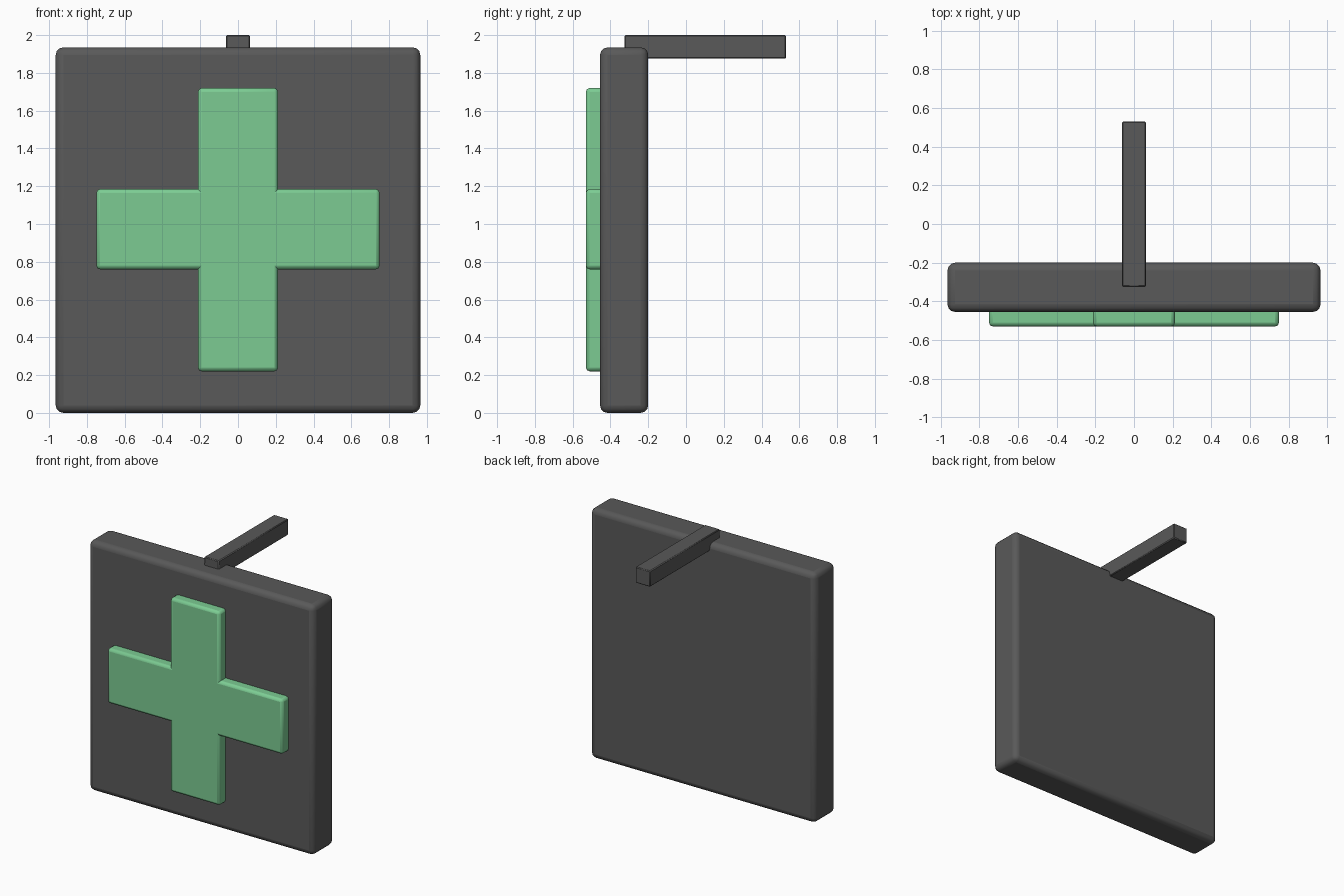
import bpy
import math

cube = bpy.data.objects.get("Cube")
if cube:
    bpy.data.objects.remove(cube, do_unlink=True)


def make_material(name, colour):
    mat = bpy.data.materials.new(name)
    mat.use_nodes = True
    mat.diffuse_color = colour
    mat.node_tree.nodes["Principled BSDF"].inputs["Base Color"].default_value = colour
    return mat


def bevelled_box(name, low, high, bevel, segments, mat):
    """Box between two corners with rounded edges."""
    centre = [(a + b) / 2 for a, b in zip(low, high)]
    bpy.ops.mesh.primitive_cube_add(size=1, location=centre)
    obj = bpy.context.object
    obj.name = name
    obj.scale = [b - a for a, b in zip(low, high)]
    bpy.ops.object.transform_apply(location=False, rotation=False, scale=True)
    mod = obj.modifiers.new("Rounded edges", "BEVEL")
    mod.width = bevel
    mod.segments = segments
    obj.data.materials.append(mat)
    bpy.ops.object.shade_smooth_by_angle(angle=math.radians(50))
    return obj


grey = make_material("dark grey", (0.1, 0.1, 0.1, 1))
green = make_material("mint green", (0.2, 0.6, 0.29, 1))

# Square sign panel
bevelled_box("sign_panel", (-0.965, -0.455, 0), (0.965, -0.2, 1.935), 0.04, 3, grey)

# Wall bracket running backwards from the top edge
bevelled_box("bracket_arm", (-0.063, -0.325, 1.876), (0.063, 0.53, 2), 0.006, 1, grey)

# Raised cross made of two bars
bevelled_box("cross_upright", (-0.212, -0.53, 0.22), (0.212, -0.4, 1.72), 0.02, 2, green)
bevelled_box("cross_crossbar", (-0.75, -0.53, 0.76), (0.75, -0.4, 1.185), 0.02, 2, green)
